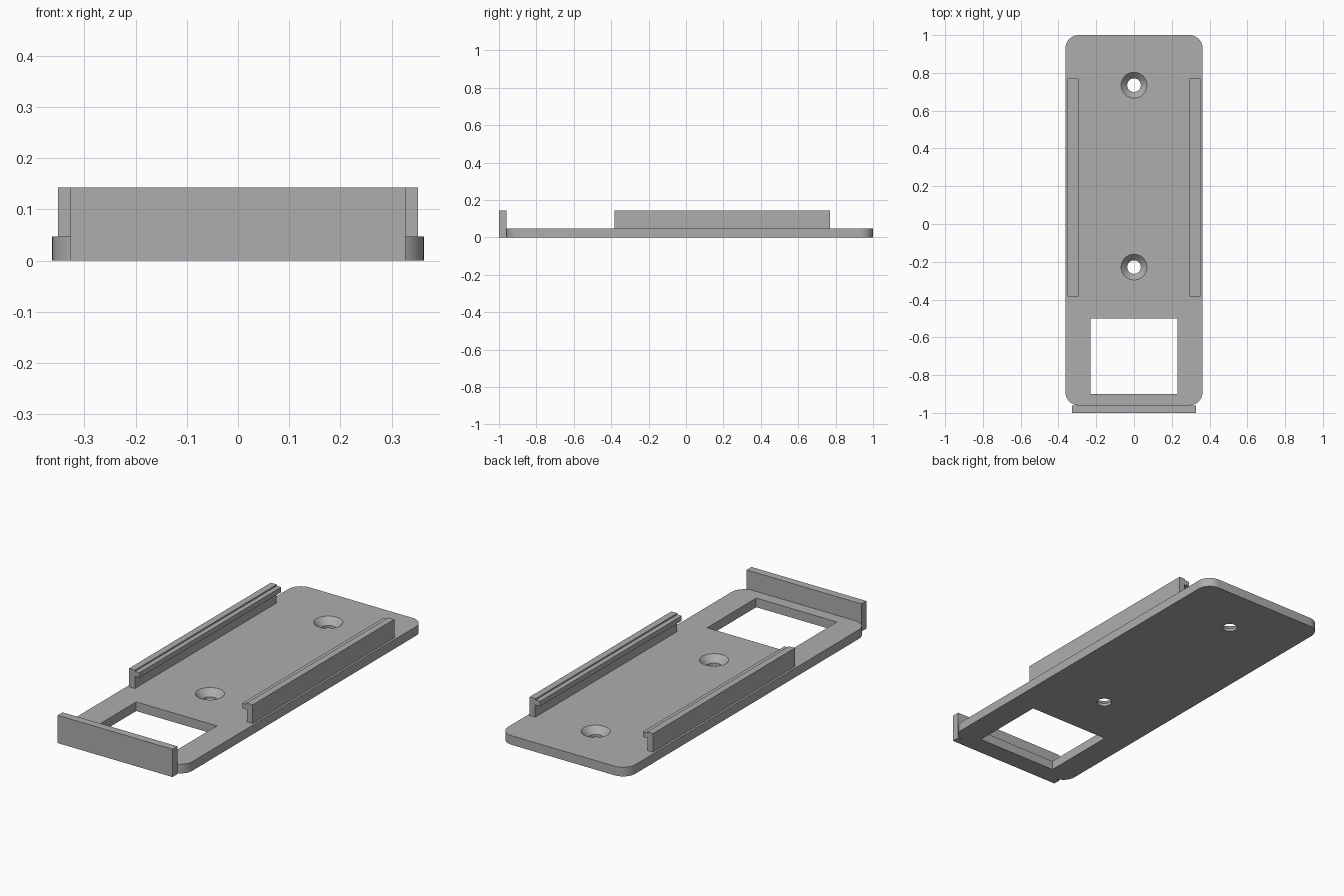
import bpy
import bmesh
import math

cube = bpy.data.objects.get("Cube")
if cube:
    bpy.data.objects.remove(cube, do_unlink=True)

grey = bpy.data.materials.new("light grey")
grey.diffuse_color = (0.42, 0.42, 0.42, 1)
grey.use_nodes = True
grey.node_tree.nodes["Principled BSDF"].inputs["Base Color"].default_value = grey.diffuse_color

BASE_TOP, WALL_TOP = 0.047, 0.143


def extrude(name, points, direction):
    """Extrude a closed outline of 3D points along a direction."""
    bm = bmesh.new()
    face = bm.faces.new([bm.verts.new(p) for p in points])
    new = bmesh.ops.extrude_face_region(bm, geom=[face])["geom"]
    bmesh.ops.translate(bm, vec=direction,
                        verts=[v for v in new if isinstance(v, bmesh.types.BMVert)])
    bmesh.ops.recalc_face_normals(bm, faces=bm.faces)
    mesh = bpy.data.meshes.new(name)
    bm.to_mesh(mesh)
    bm.free()
    mesh.materials.append(grey)
    obj = bpy.data.objects.new(name, mesh)
    bpy.context.collection.objects.link(obj)
    return obj


def box(name, x0, x1, y0, y1, z0, z1):
    outline = [(x0, y0, z0), (x1, y0, z0), (x1, y1, z0), (x0, y1, z0)]
    return extrude(name, outline, (0, 0, z1 - z0))


def rounded_outline(x, y0, y1, r, steps=10):
    points = []
    corners = [(x - r, y1 - r), (r - x, y1 - r), (r - x, y0 + r), (x - r, y0 + r)]
    for quarter, (cx, cy) in enumerate(corners):
        for i in range(steps + 1):
            a = math.pi / 2 * (quarter + i / steps)
            points.append((cx + r * math.cos(a), cy + r * math.sin(a), 0))
    return points


def cone(name, y, r_low, r_high, z0, z1):
    bpy.ops.mesh.primitive_cone_add(vertices=40, radius1=r_low, radius2=r_high,
                                    depth=z1 - z0, location=(0, y, (z0 + z1) / 2))
    obj = bpy.context.object
    obj.name = name
    obj.data.materials.append(grey)
    return obj


def cut(target, cutter):
    cutter.hide_render = True
    mod = target.modifiers.new("cut", "BOOLEAN")
    mod.operation = "DIFFERENCE"
    mod.solver = "EXACT"
    mod.object = cutter
    bpy.context.view_layer.objects.active = target
    bpy.ops.object.modifier_apply(modifier=mod.name)
    bpy.data.objects.remove(cutter, do_unlink=True)


# Base plate with a square window and two countersunk screw holes
base = extrude("base_plate", rounded_outline(0.363, -0.96, 1.0, 0.07), (0, 0, BASE_TOP))
cut(base, box("window_cutter", -0.23, 0.23, -0.9, -0.5, -0.1, 0.2))
for y in (0.735, -0.228):
    cut(base, cone("hole_cutter", y, 0.036, 0.036, -0.05, 0.04))
    # the cone continues past the surface at the same slope
    cut(base, cone("countersink_cutter", y, 0.036, 0.078, 0.014, BASE_TOP + 0.01))

# Front stop wall
box("front_wall", -0.327, 0.327, -1.0, -0.96, 0, WALL_TOP)

# Side rails with a stepped lip facing inward
profile = [(0.352, BASE_TOP), (0.352, WALL_TOP), (0.318, WALL_TOP), (0.318, 0.136),
           (0.293, 0.136), (0.293, 0.11), (0.32, 0.11), (0.32, BASE_TOP)]
for name, side in (("left_rail", 1), ("right_rail", -1)):
    extrude(name, [(side * x, -0.383, z) for x, z in profile], (0, 1.153, 0))

# Smooth the rounded corners and hole walls
bpy.ops.object.select_all(action="DESELECT")
base.select_set(True)
bpy.context.view_layer.objects.active = base
bpy.ops.object.shade_smooth_by_angle(angle=math.radians(30))
